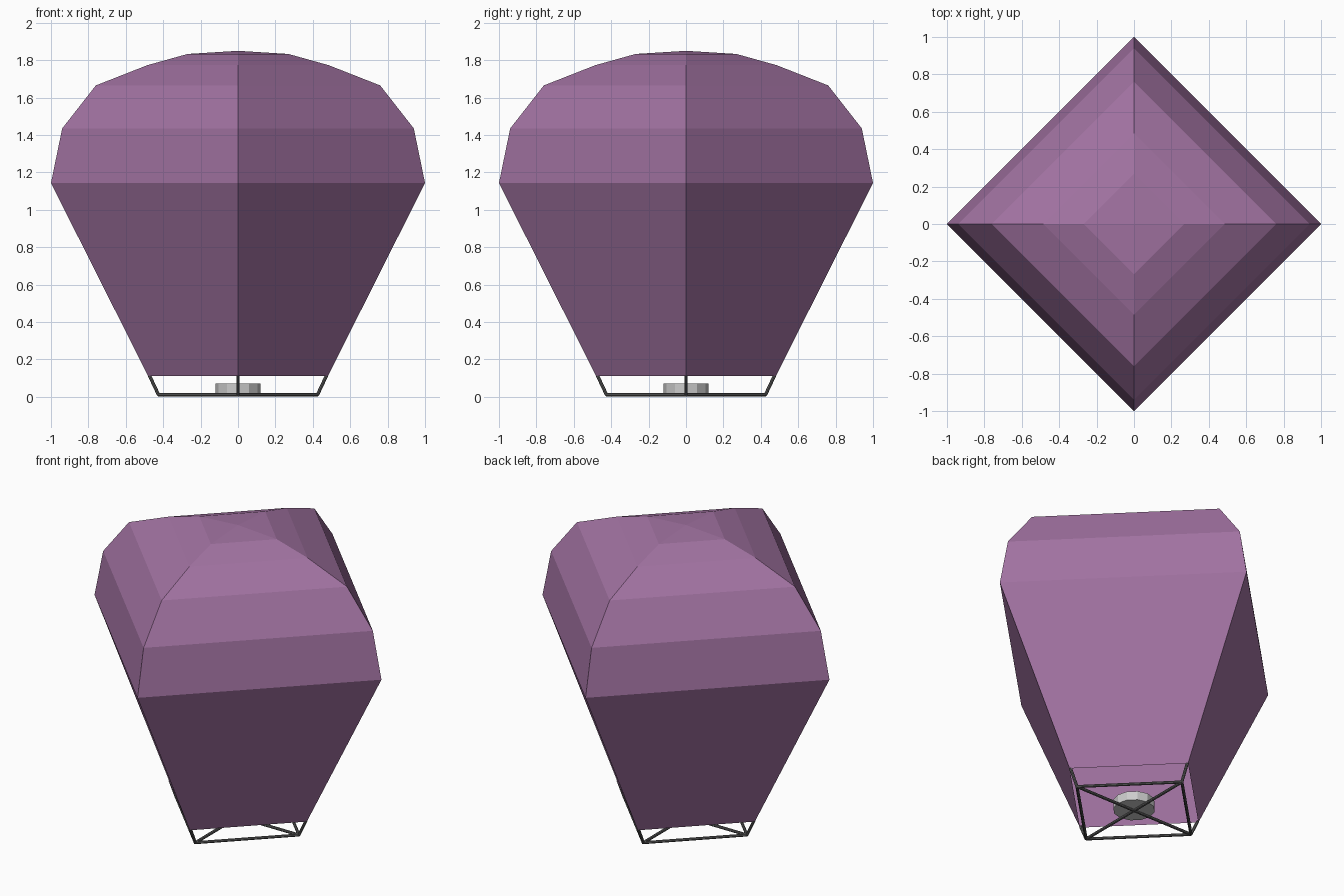
import bpy, bmesh, math
from mathutils import Vector

if "Cube" in bpy.data.objects:
    bpy.data.objects.remove(bpy.data.objects["Cube"])


def material(name, rgb):
    m = bpy.data.materials.new(name)
    m.diffuse_color = (*rgb, 1)
    m.use_nodes = True
    m.node_tree.nodes["Principled BSDF"].inputs["Base Color"].default_value = m.diffuse_color
    return m


def finish(name, bm, mat=None):
    me = bpy.data.meshes.new(name)
    bm.to_mesh(me)
    bm.free()
    ob = bpy.data.objects.new(name, me)
    bpy.context.collection.objects.link(ob)
    if mat:
        me.materials.append(mat)
    return ob


def corner(r, z, i):
    a = i * math.pi / 2
    return Vector((r * math.cos(a), r * math.sin(a), z))


def rod(bm, a, b, radius=0.009):
    d = b - a
    geo = bmesh.ops.create_cone(bm, cap_ends=True, segments=8, radius1=radius,
                                radius2=radius, depth=d.length)
    rot = d.to_track_quat('Z', 'Y')
    for v in geo['verts']:
        v.co = rot @ v.co + (a + b) / 2


purple = material("purple_paper", (0.36, 0.17, 0.36))
dark = material("dark_wire", (0.12, 0.12, 0.12))

# Paper envelope: four-sided shell, open at the bottom
profile = [(0.48, 0.11), (1.0, 1.143), (0.94, 1.435), (0.76, 1.665),
           (0.485, 1.773), (0.27, 1.833)]
bm = bmesh.new()
rings = [[bm.verts.new(corner(r, z, i)) for i in range(4)] for r, z in profile]
for lo, hi in zip(rings, rings[1:]):
    for i in range(4):
        j = (i + 1) % 4
        bm.faces.new((lo[i], lo[j], hi[j], hi[i]))
apex = bm.verts.new((0, 0, 1.85))
for i in range(4):
    bm.faces.new((rings[-1][i], rings[-1][(i + 1) % 4], apex))
finish("paper_envelope", bm, purple)

# Wire frame: lower square, struts up to the envelope, crossed bars
bm = bmesh.new()
base = [corner(0.425, 0.011, i) for i in range(4)]
for i in range(4):
    rod(bm, base[i], base[(i + 1) % 4])
    rod(bm, base[i], corner(0.474, 0.115, i))
for i in range(2):
    rod(bm, base[i], base[i + 2])
finish("wire_frame", bm, dark)

# Fuel burner disc
bm = bmesh.new()
bmesh.ops.create_cone(bm, cap_ends=True, segments=12, radius1=0.12,
                      radius2=0.12, depth=0.056)
bmesh.ops.translate(bm, verts=bm.verts, vec=(0, 0, 0.042))
finish("fuel_burner", bm)
